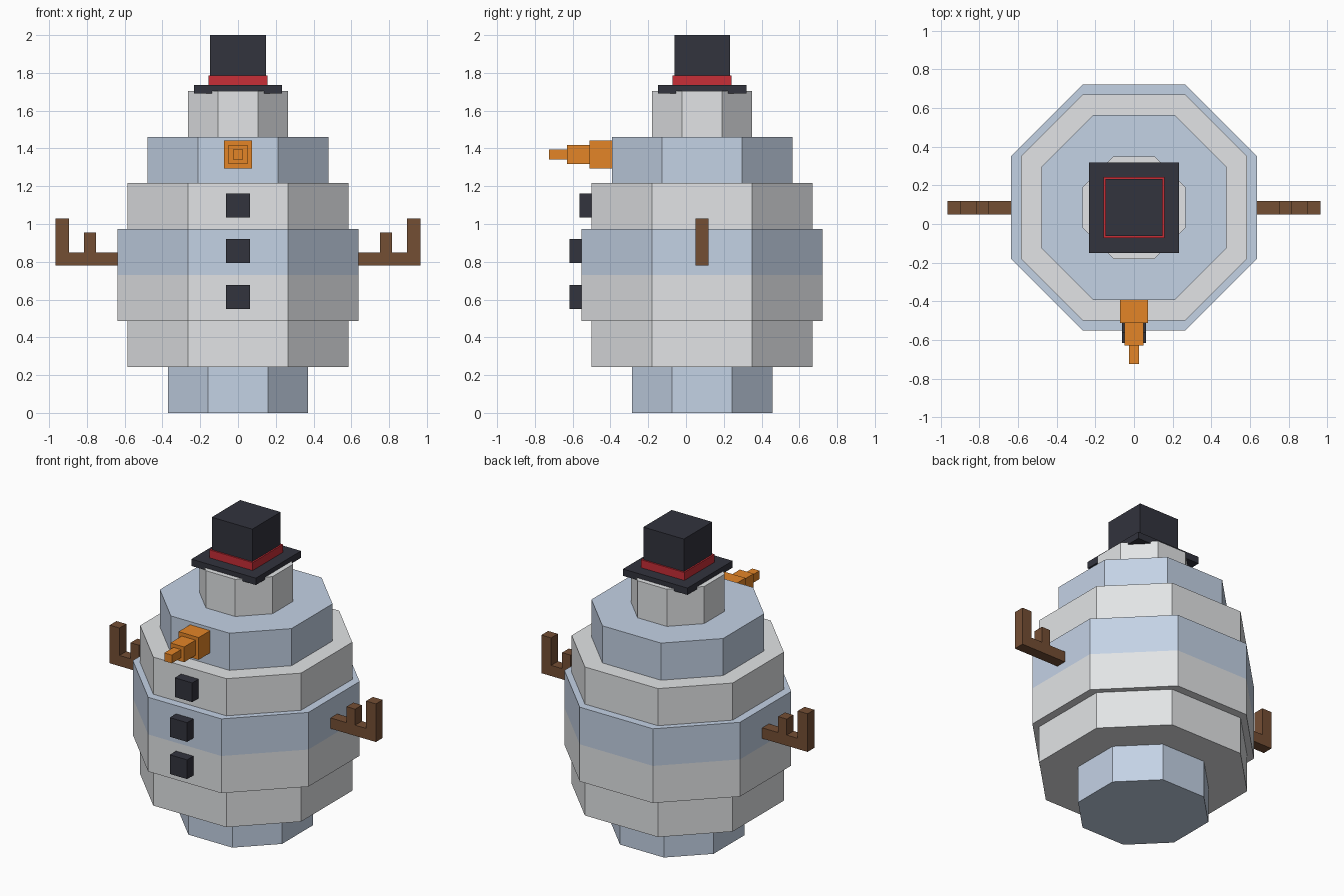
import bpy, bmesh
from mathutils import Matrix

cube = bpy.data.objects.get("Cube")
if cube:
    bpy.data.objects.remove(cube, do_unlink=True)

UNIT = 0.0531      # grid step of the blocky body
MID_Y = 0.085      # body axis


def make_material(name, rgb):
    def linear(c):
        c /= 255
        return c / 12.92 if c <= 0.04045 else ((c + 0.055) / 1.055) ** 2.4
    colour = tuple(linear(c) for c in rgb) + (1.0,)
    mat = bpy.data.materials.new(name)
    mat.use_nodes = True
    mat.diffuse_color = colour
    for node in mat.node_tree.nodes:
        if node.type == 'BSDF_PRINCIPLED':
            node.inputs["Base Color"].default_value = colour
    return mat


snow = make_material("snow white", (226, 228, 230))
ice = make_material("ice blue", (196, 210, 229))
coal = make_material("coal black", (50, 51, 61))
red = make_material("ribbon red", (200, 46, 55))
orange = make_material("carrot orange", (227, 133, 39))
brown = make_material("wood brown", (116, 78, 52))


def finish(name, bm, *mats):
    bmesh.ops.recalc_face_normals(bm, faces=bm.faces)
    mesh = bpy.data.meshes.new(name)
    bm.to_mesh(mesh)
    bm.free()
    for mat in mats:
        mesh.materials.append(mat)
    obj = bpy.data.objects.new(name, mesh)
    bpy.context.scene.collection.objects.link(obj)
    return obj


def add_box(bm, x, y, z):
    """Box from (min, max) ranges along each axis."""
    size = [b - a for a, b in (x, y, z)]
    centre = [(a + b) / 2 for a, b in (x, y, z)]
    matrix = Matrix.Translation(centre) @ Matrix.Diagonal((*size, 1))
    bmesh.ops.create_cube(bm, size=1, matrix=matrix)


def box(name, mat, x, y, z):
    bm = bmesh.new()
    add_box(bm, x, y, z)
    return finish(name, bm, mat)


def around(half, mid=0):
    return (mid - half, mid + half)


# Body: stacked octagons as one skin; (reach, half side, material slot)
layers = [(7, 3, 1), (11, 5, 0), (12, 5, 0), (12, 5, 1),
          (11, 5, 0), (9, 4, 1), (5, 2, 0)]
step = 1.705 / len(layers)
bm = bmesh.new()


def octagon(reach, side, z):
    r, s = reach * UNIT, side * UNIT
    points = [(r, -s), (r, s), (s, r), (-s, r), (-r, s), (-r, -s), (-s, -r), (s, -r)]
    return [bm.verts.new((x, y + MID_Y, z)) for x, y in points]


def bridge(low, high, slot):
    for i in range(8):
        j = (i + 1) % 8
        bm.faces.new((low[i], low[j], high[j], high[i])).material_index = slot


top, previous = None, None
for i, (reach, side, slot) in enumerate(layers):
    if top and previous[0] == reach:
        bottom = top
    else:
        bottom = octagon(reach, side, i * step)
        if top:
            # a ledge takes the colour of the wider layer
            bridge(top, bottom, slot if reach > previous[0] else previous[2])
        else:
            bm.faces.new(bottom).material_index = slot
    top = octagon(reach, side, (i + 1) * step)
    bridge(bottom, top, slot)
    previous = (reach, side, slot)
bm.faces.new(top).material_index = previous[2]
finish("snow_body", bm, snow, ice)

# Top hat
box("hat_brim", coal, around(0.234), around(0.234, MID_Y), (1.69, 1.735))
box("hat_ribbon", red, around(0.157), around(0.157, MID_Y), (1.735, 1.787))
box("hat_crown", coal, around(0.147), around(0.147, MID_Y), (1.787, 2.0))

# Carrot nose in three shrinking blocks
for name, half, y in (("nose_base", 0.073, (-0.512, -0.39)),
                      ("nose_middle", 0.05, (-0.63, -0.512)),
                      ("nose_tip", 0.027, (-0.725, -0.63))):
    box(name, orange, around(half), y, around(half, 1.368))

# Coal buttons
for name, front, z in (("top_button", -0.565, 1.098),
                       ("middle_button", -0.617, 0.857),
                       ("bottom_button", -0.617, 0.613)):
    box(name, coal, around(0.063), (front, front + 0.075), around(0.063, z))

# Stick arms with an upright hand and a thumb
for name, sign in (("left_arm", 1), ("right_arm", -1)):
    bm = bmesh.new()
    for x, z in (((0.62, 0.966), (0.78, 0.85)),
                 ((0.895, 0.966), (0.85, 1.03)),
                 ((0.753, 0.815), (0.85, 0.955))):
        add_box(bm, sorted(sign * v for v in x), around(0.035, MID_Y), z)
    finish(name, bm, brown)
